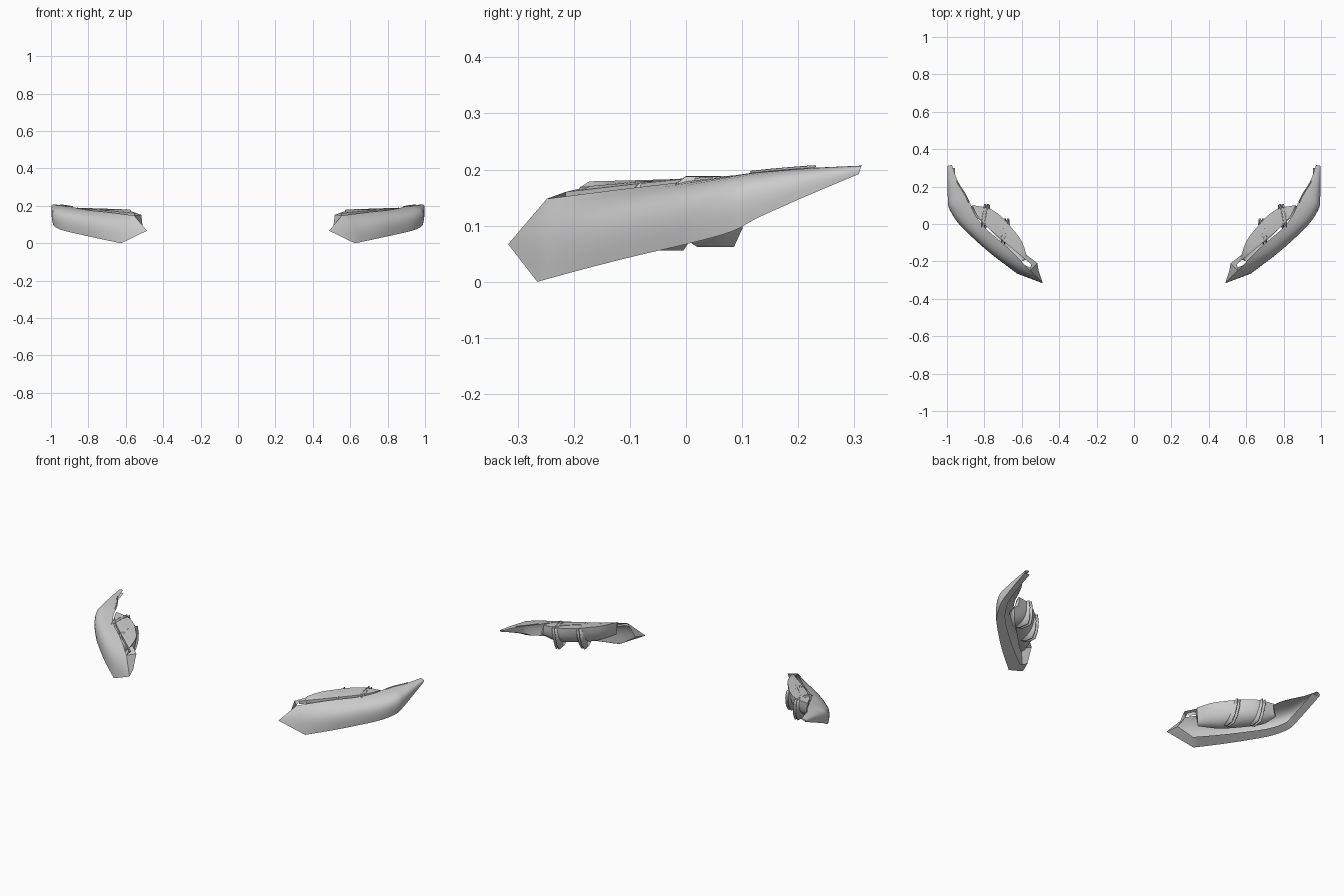
import bpy, math
from mathutils import Vector as V

if "Cube" in bpy.data.objects:
    bpy.data.objects.remove(bpy.data.objects["Cube"])


def make(name, verts, faces, angle=35, solid=0):
    me = bpy.data.meshes.new(name)
    me.from_pydata([tuple(v) for v in verts], [], faces)
    me.validate()
    ob = bpy.data.objects.new(name, me)
    bpy.context.collection.objects.link(ob)
    bpy.ops.object.select_all(action='DESELECT')
    ob.select_set(True)
    bpy.context.view_layer.objects.active = ob
    bpy.ops.object.mode_set(mode='EDIT')
    bpy.ops.mesh.select_all(action='SELECT')
    bpy.ops.mesh.remove_doubles(threshold=0.0002)
    bpy.ops.mesh.normals_make_consistent(inside=False)
    bpy.ops.object.mode_set(mode='OBJECT')
    bpy.ops.object.shade_smooth_by_angle(angle=math.radians(angle))
    if solid:
        m = ob.modifiers.new("thickness", 'SOLIDIFY')
        m.thickness, m.offset = solid, 0
    ob.modifiers.new("pair", 'MIRROR').use_axis[0] = True
    return ob


def loft(name, rows, caps=False, **kw):
    n = len(rows[0])
    faces = [(i*n+j, i*n+j+1, (i+1)*n+j+1, (i+1)*n+j)
             for i in range(len(rows)-1) for j in range(n-1)]
    if caps:
        faces += [tuple(range(n)), tuple((len(rows)-1)*n+j for j in range(n))]
    return make(name, [p for r in rows for p in r], faces, **kw)


def smooth(pts, steps):
    """Catmull-Rom curve through points"""
    q = [V(p) for p in pts]
    q = [2*q[0]-q[1]] + q + [2*q[-1]-q[-2]]
    out = []
    for i in range(1, len(q)-2):
        a, b, c, d = q[i-1:i+3]
        for k in range(steps):
            t = k/steps
            out.append(0.5*(2*b+(c-a)*t+(2*a-5*b+4*c-d)*t*t+(3*b-a-3*c+d)*t**3))
    return out + [q[-2]]


def arc(a, k, b, n, w=1.4):
    """Rational quadratic arc from a to b, pulled toward k"""
    out = []
    for i in range(n+1):
        t = i/n
        u, v, s = (1-t)**2, 2*w*t*(1-t), t*t
        out.append((a*u+k*v+b*s)/(u+v+s))
    return out


# Lens: lower edge, shoulder control and upper edge at stations along the sweep
low = smooth([(.625, -.265, 0), (.74, -.177, .024), (.84, -.09, .046), (.93, 0, .067),
              (.98, .08, .089), (.992, .13, .115), (.996, .22, .155), (.997, .308, .192)], 5)
mid = smooth([(.60, -.272, .10), (.742, -.187, .13), (.85, -.1, .15), (.955, 0, .175),
              (1.008, .08, .198), (1.008, .14, .203), (1.003, .22, .206), (1.001, .312, .208)], 5)
top = smooth([(.555, -.248, .148), (.68, -.122, .164), (.795, -.022, .176), (.85, .05, .185),
              (.88, .12, .193), (.905, .17, .198), (.945, .235, .203), (.973, .315, .207)], 5)
tip = V((.487, -.317, .067))
rows = [[tip]*11] + [arc(a, k, b, 10) for a, k, b in zip(low, mid, top)]
loft("headlight_lens", rows, angle=30)

# Flange turning back from the inner end and lower edge of the lens
flange = [(top[0], top[0]+V((-.038, .038, .004))), (tip, tip+V((.022, .065, .01)))]
for i, p in enumerate(low):
    t = i/(len(low)-1)
    flange.append((p, p+V((-.04, .045*(1-t)-.01*t, .022*(1-t)+.006))))
loft("lens_flange", [[a, b] for a, b in flange], angle=30)

# Bezel strip above the lens, separated from it by a narrow slit
outer = smooth([(.55, -.215, .16), (.685, -.103, .173), (.785, -.016, .182), (.838, .045, .187), (.862, .095, .19)], 5)
inner = smooth([(.575, -.165, .172), (.645, -.09, .178), (.72, -.02, .183), (.775, .04, .187), (.81, .09, .189)], 5)
loft("upper_bezel", [[a-V((0, 0, .018)), a, b, b-V((0, 0, .01))] for a, b in zip(outer, inner)])
loft("bezel_end", [[top[0]+V((-.038, .038, .004)), top[0]], [inner[0], outer[0]]])

# Fine trim line on top of the tail
loft("tail_trim", [[p+V((.003, -.004, .001)), p+V((.004, -.005, .004))] for p in top[20:31]], solid=.004)

# Reflector housing: flat top with a rounded back and belly
front = smooth([(.575, -.19, .168), (.65, -.12, .174), (.71, -.065, .178), (.76, -.015, .181), (.81, .03, .184), (.86, .09, .187)], 5)
back = smooth([(.572, -.172, .179), (.602, -.09, .181), (.655, -.02, .183), (.71, .04, .185), (.775, .083, .187), (.86, .1, .188)], 5)
belly = smooth([(.60, -.20, .09), (.675, -.125, .07), (.735, -.065, .07), (.79, -.01, .075), (.845, .04, .088), (.885, .09, .125)], 5)
rows = []
for f, b, d in zip(front, back, belly):
    rows.append([f] + arc(b, V((b.x, b.y, d.z)), d, 9, 1.0))
loft("reflector_housing", rows, caps=True, angle=40)

# Paired fins across the housing
def fins(name, xs, prof):
    for x in xs:
        pts = [V((x+lean*(z-.12)-.15*(y-prof[0][0]), y, z)) for y, z in prof for lean in [.12]]
        make(name, pts, [tuple(range(len(pts)))], solid=.005)

fins("outer_fin", (.795, .812), [(-.03, .165), (-.015, .085), (.02, .062), (.085, .062),
                                 (.1, .095), (.108, .15), (.106, .188), (.0, .188)])
fins("inner_fin", (.69, .707), [(-.11, .15), (-.09, .075), (-.055, .056), (-.005, .056),
                                (.018, .09), (.03, .14), (.028, .184), (-.08, .178)])
